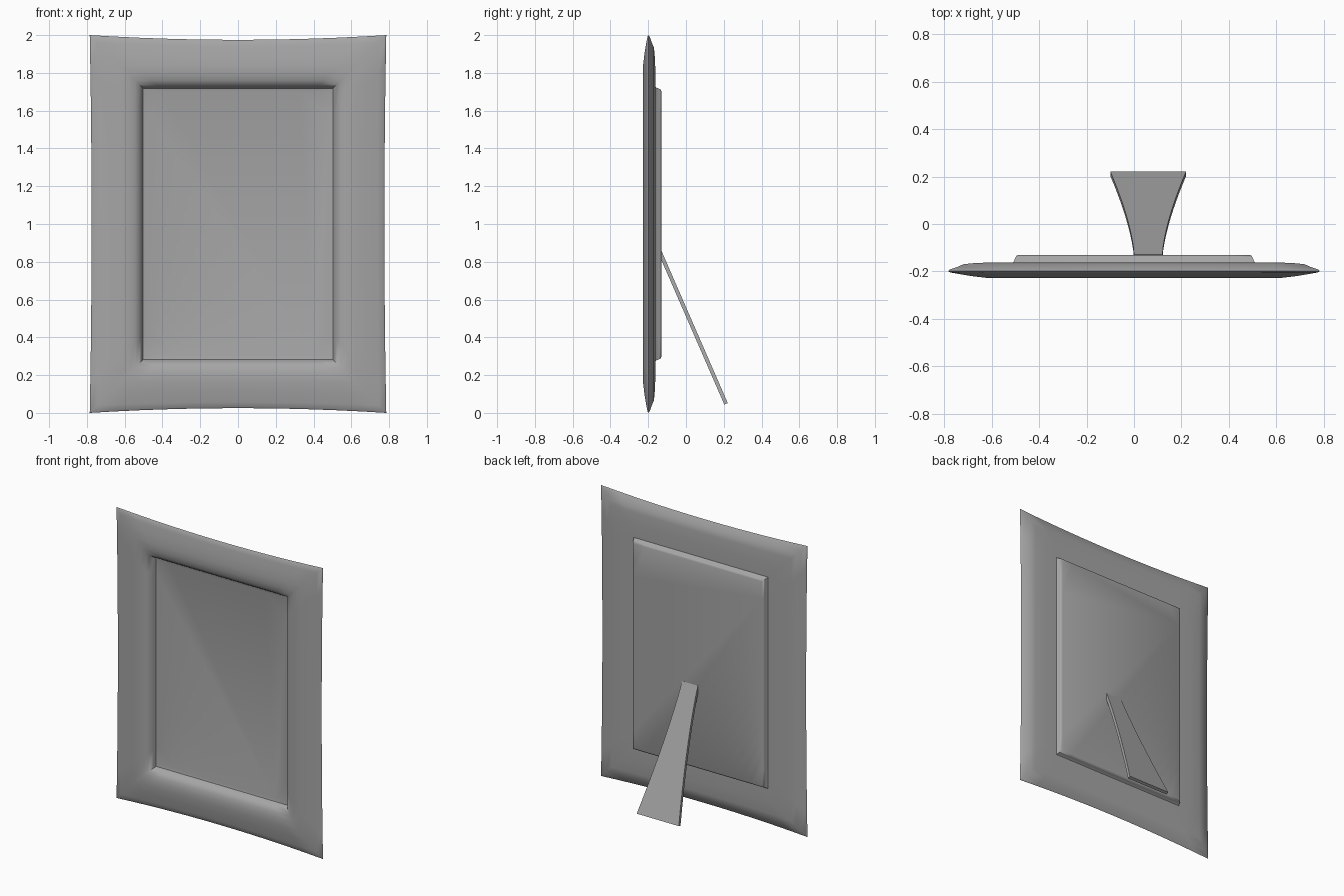
import bpy, bmesh, math
from mathutils import Vector

cube = bpy.data.objects.get("Cube")
if cube:
    bpy.data.objects.remove(cube, do_unlink=True)

grey = bpy.data.materials.new("warm_grey")
grey.use_nodes = True
colour = (0.38, 0.38, 0.38, 1)
grey.diffuse_color = colour
grey.node_tree.nodes["Principled BSDF"].inputs["Base Color"].default_value = colour

HALF_W, HALF_H, MID_Z = 0.785, 1.0, 1.0
STEPS = 12


def finish(name, bm, angle):
    bmesh.ops.recalc_face_normals(bm, faces=bm.faces)
    mesh = bpy.data.meshes.new(name)
    bm.to_mesh(mesh)
    bm.free()
    mesh.materials.append(grey)
    obj = bpy.data.objects.new(name, mesh)
    bpy.context.collection.objects.link(obj)
    bpy.ops.object.select_all(action="DESELECT")
    obj.select_set(True)
    bpy.context.view_layer.objects.active = obj
    bpy.ops.object.shade_smooth_by_angle(angle=math.radians(angle))
    return obj


def ring(bm, inset, y, bow):
    """Rectangular loop whose sides bend inward by bow at their middles."""
    w, h = HALF_W - inset, HALF_H - inset
    corners = [(-w, -h), (w, -h), (w, h), (-w, h)]
    verts = []
    for i, a in enumerate(corners):
        a, b = Vector(a), Vector(corners[(i + 1) % 4])
        along = (b - a).normalized()
        inward = Vector((-along.y, along.x))
        depth = bow if i % 2 == 0 else bow * 0.4
        for s in range(STEPS):
            t = s / STEPS
            p = a.lerp(b, t) + inward * depth * 4 * t * (1 - t)
            verts.append(bm.verts.new((p.x, y, p.y + MID_Z)))
    return verts


def loft(name, rings, angle):
    """Nested loops skinned together and capped at both ends."""
    bm = bmesh.new()
    loops = [ring(bm, *r) for r in rings]
    for a, b in zip(loops, loops[1:]):
        for i in range(len(a)):
            j = (i + 1) % len(a)
            bm.faces.new((a[i], a[j], b[j], b[i]))
    bm.faces.new(loops[0])
    bm.faces.new(loops[-1])
    return finish(name, bm, angle)


# Moulded frame, from the recessed picture panel round the rim to the back
loft("frame", [
    (0.300, -0.168, 0), (0.283, -0.172, 0), (0.274, -0.190, 0),
    (0.262, -0.208, 0), (0.240, -0.220, 0), (0.205, -0.227, 0),
    (0.160, -0.227, 0.004), (0.100, -0.220, 0.010), (0.040, -0.210, 0.018),
    (0.008, -0.204, 0.024), (0.000, -0.198, 0.025), (0.010, -0.191, 0.024),
    (0.040, -0.181, 0.018), (0.065, -0.170, 0.012), (0.100, -0.166, 0.006),
    (0.180, -0.162, 0), (0.270, -0.162, 0)], 50)

# Raised backing board
loft("backing_board", [
    (0.270, -0.165, 0), (0.278, -0.158, 0), (0.284, -0.142, 0),
    (0.288, -0.134, 0), (0.298, -0.130, 0)], 50)

# Flared easel leg
bm = bmesh.new()
top, foot = Vector((0, -0.138, 0.852)), Vector((0, 0.212, 0.048))
thick = (foot - top).cross(Vector((1, 0, 0))).normalized() * 0.01
sections = []
for s in range(11):
    t = s / 10
    half = 0.06 + 0.1 * t ** 1.5
    c = top.lerp(foot, t)
    sections.append([bm.verts.new(c + Vector((0.06 + sx * half, 0, 0)) + thick * sy)
                     for sx, sy in ((-1, -1), (1, -1), (1, 1), (-1, 1))])
for a, b in zip(sections, sections[1:]):
    for i in range(4):
        j = (i + 1) % 4
        bm.faces.new((a[i], a[j], b[j], b[i]))
bm.faces.new(sections[0])
bm.faces.new(sections[-1])
finish("easel_leg", bm, 30)
